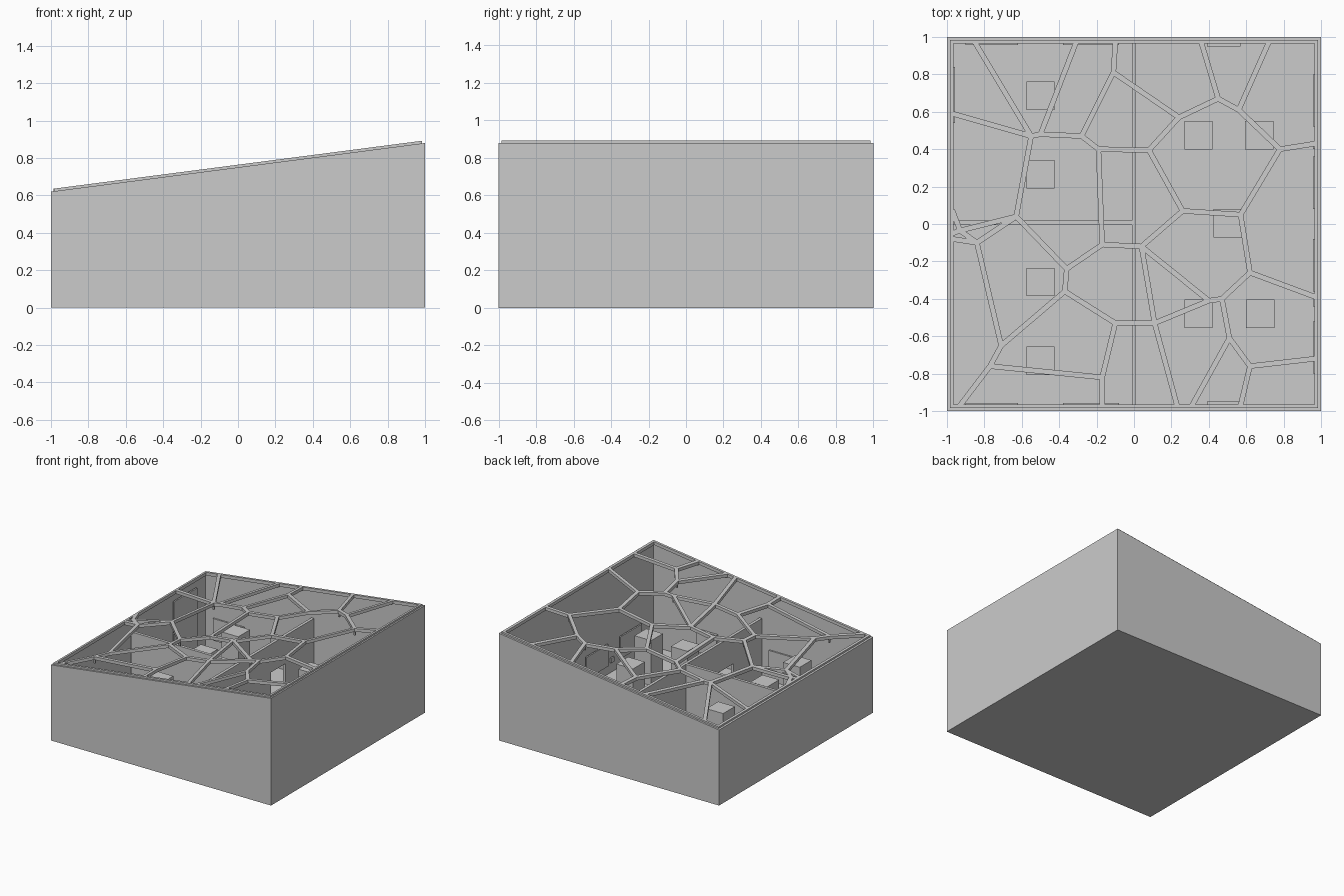
import bpy, bmesh, math
from mathutils import Vector

if "Cube" in bpy.data.objects:
    bpy.data.objects.remove(bpy.data.objects["Cube"])


def roof(x):
    """Height of the sloping wall top at x."""
    return 0.75 + 0.13 * x


def finish(name, bm):
    bmesh.ops.recalc_face_normals(bm, faces=bm.faces)
    me = bpy.data.meshes.new(name)
    bm.to_mesh(me)
    bm.free()
    ob = bpy.data.objects.new(name, me)
    bpy.context.collection.objects.link(ob)
    return ob


def add_box(bm, x0, x1, y0, y1, z0, z1):
    vs = bmesh.ops.create_cube(bm, size=1)["verts"]
    for v in vs:
        v.co = ((x0 + x1) / 2 + v.co.x * (x1 - x0),
                (y0 + y1) / 2 + v.co.y * (y1 - y0),
                (z0 + z1) / 2 + v.co.z * (z1 - z0))
    return vs


def boxes(name, items):
    bm = bmesh.new()
    for b in items:
        add_box(bm, *b)
    return finish(name, bm)


FLOOR, IN = 0.02, 0.97

# Outer shell: sloped block hollowed from the top
bm = bmesh.new()
for v in add_box(bm, -1, 1, -1, 1, 0, 1):
    if v.co.z > 0.5:
        v.co.z = roof(v.co.x)
bm.normal_update()
top = max(bm.faces, key=lambda f: f.calc_center_median().z)
bmesh.ops.inset_region(bm, faces=[top], thickness=0.03)
ext = bmesh.ops.extrude_face_region(bm, geom=[top])
for v in [g for g in ext["geom"] if isinstance(g, bmesh.types.BMVert)]:
    v.co.z = FLOOR
if top.is_valid:
    bmesh.ops.delete(bm, geom=[top], context="FACES_ONLY")
finish("outer_walls_and_floor", bm)

# Partition walls; the long one has two doorways
H, T, DOOR = 0.52, 0.012, 0.29
parts = [(-IN, -T, -0.005, 0.019, FLOOR, H), (-T, T, -0.41, 0.41, FLOOR, H)]
for s in (-1, 1):
    parts.append((-T, T, *sorted((s * 0.6, s * IN)), FLOOR, H))
    parts.append((-T, T, *sorted((s * 0.41, s * 0.6)), DOOR, H))
boxes("partition_walls", parts)

# Display pedestals
spots = [(-0.5, 0.685), (-0.5, 0.265), (-0.5, -0.31), (-0.5, -0.73), (0.5, 0.005),
         (0.345, 0.475), (0.67, 0.475), (0.345, -0.48), (0.675, -0.48)]
r = 0.076
for i, (x, y) in enumerate(spots):
    boxes(f"pedestal_{i + 1}", [(x - r, x + r, y - r, y + r, FLOOR, 0.39)])

# Wall panels and small labels
d = 0.012
panels = []
for s in (-1, 1):
    ys = sorted((s * IN, s * (IN - d)))
    for x0, x1 in ((-0.9, -0.62), (-0.38, -0.08)):
        panels.append((x0, x1, *ys, 0.1, 0.28))
    panels.append((0.39, 0.57, *sorted((s * IN, s * 0.95)), 0.1, 0.28))
    for y0, y1 in ((0.08, 0.36), (0.52, 0.8)):
        panels.append((IN - d, IN, *sorted((s * y0, s * y1)), 0.1, 0.28))
    panels.append((IN - d, IN, s * 0.42 - 0.02, s * 0.42 + 0.02, 0.11, 0.15))
panels.append((-IN, -IN + d, 0.54, 0.84, FLOOR, 0.56))
boxes("wall_panels", panels)

# Roof lattice: nodes in plan, then chains of node indices
nodes = [(-.55, .47), (-.50, .48), (-.28, .47), (-.11, .81), (-.19, .40), (.08, .395),
         (.24, .57), (.45, .67), (.56, .61), (.78, .40), (.57, .05), (.26, .07),
         (.04, -.12), (-.17, -.11), (.62, -.26), (.47, -.40), (.40, -.41), (.11, -.53),
         (-.10, -.53), (-.37, -.36), (-.36, -.24), (-.63, .04), (-.84, -.10),
         (-.71, -.65), (-.77, -.76), (-.17, -.82), (.51, -.61), (.62, -.76),
         (-.93, -.035),
         # ends at the rim
         (-.85, .97), (-.97, .59), (-.31, .97), (-.10, .97), (.36, .97), (.72, .97),
         (.97, .43), (.97, -.39), (.97, -.72), (.57, -.97), (.31, -.97), (.23, -.97),
         (-.17, -.97), (-.93, -.97), (-.97, .07), (-.97, -.05), (-.97, -.08)]
chains = [(29, 0, 1, 2, 3, 32), (30, 0, 21, 20, 13), (1, 31), (2, 4, 5, 6, 7, 8, 34),
          (3, 6), (4, 13, 12, 11, 10, 14, 36), (5, 11), (7, 33), (8, 9, 35), (9, 10),
          (14, 15, 16, 17, 18, 19, 20), (12, 16), (12, 17, 40), (15, 26, 27, 37),
          (26, 39), (27, 38), (18, 25, 41), (19, 23, 24, 42), (24, 25),
          (21, 22, 23), (21, 28, 43), (28, 44), (22, 28), (22, 45)]
UP, DOWN, W = 0.014, -0.012, 0.014


def add_beam(bm, a, b, w=W, over=0.006):
    a, b = Vector(a), Vector(b)
    along = (b - a).normalized()
    side = Vector((-along.y, along.x)) * w
    a, b = a - along * over, b + along * over
    for v in bmesh.ops.create_cube(bm, size=2)["verts"]:
        p = (a if v.co.x < 0 else b) + side * v.co.y
        v.co = (p.x, p.y, roof(p.x) + (UP if v.co.z > 0 else DOWN))


bm = bmesh.new()
for c in chains:
    for i, j in zip(c, c[1:]):
        add_beam(bm, nodes[i], nodes[j])
finish("roof_lattice", bm)

# Square rim around the lattice
bm = bmesh.new()
rim = [(-.975, -.975), (.975, -.975), (.975, .975), (-.975, .975)]
for a, b in zip(rim, rim[1:] + rim[:1]):
    add_beam(bm, a, b, w=0.01, over=0.01)
finish("roof_rim", bm)

# Small spotlights hanging under some lattice joints
bm = bmesh.new()
for i in (0, 7, 9, 16, 20, 24, 26):
    x, y = nodes[i]
    add_box(bm, x - 0.006, x + 0.006, y - 0.006, y + 0.006, roof(x) - 0.045, roof(x))
finish("hanging_spotlights", bm)
